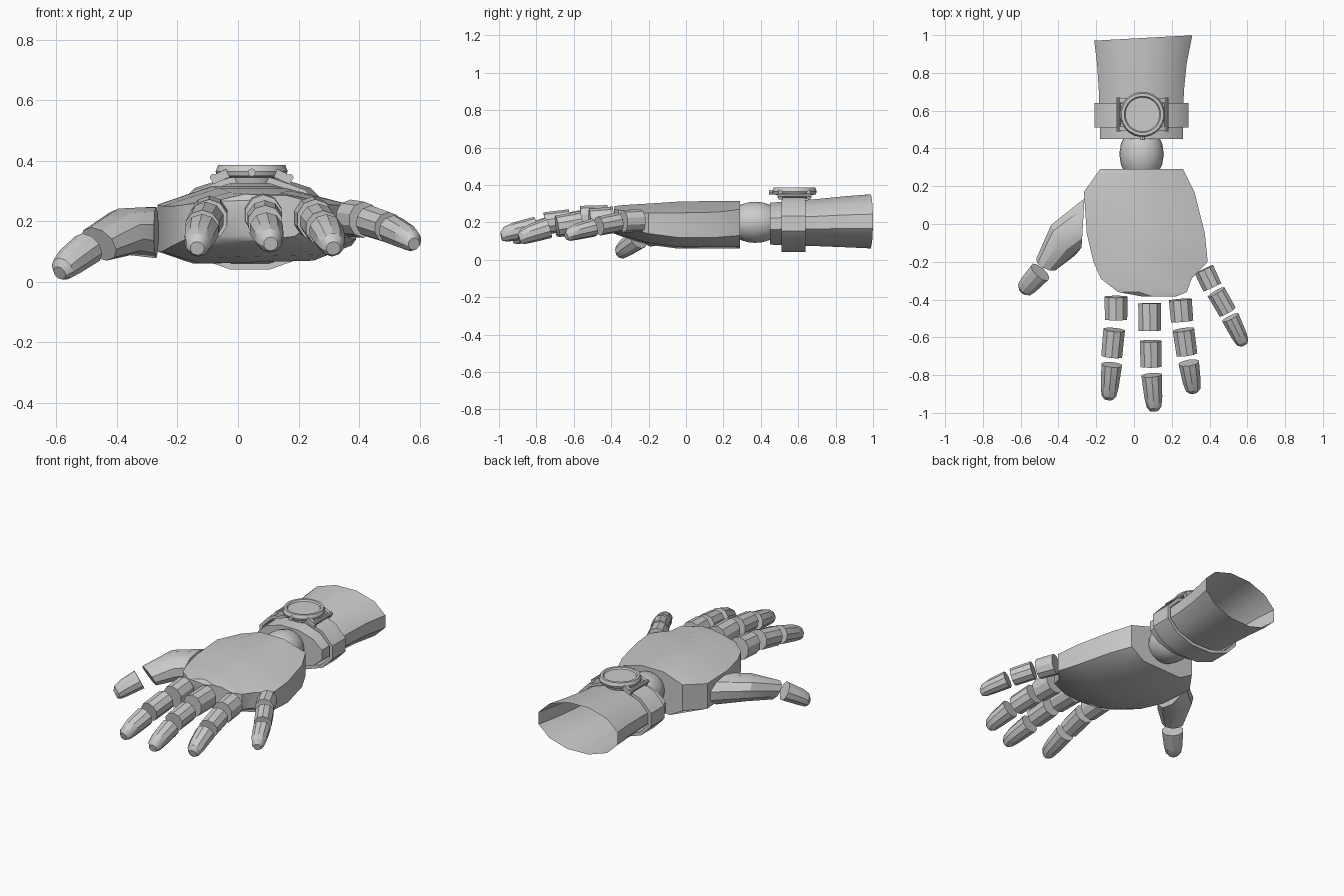
import bpy, bmesh
from math import sin, cos, pi, radians
from mathutils import Vector as V

if "Cube" in bpy.data.objects:
    bpy.data.objects.remove(bpy.data.objects["Cube"])


def loft(name, rings, cap0=True, cap1=True, wrap=False):
    """Skin a list of equal-length point rings."""
    bm = bmesh.new()
    rows = [[bm.verts.new(p) for p in r] for r in rings]
    n = len(rows[0])
    pairs = list(zip(rows, rows[1:] + rows[:1]))
    for a, b in pairs if wrap else pairs[:-1]:
        for i in range(n):
            j = (i + 1) % n
            bm.faces.new((a[i], a[j], b[j], b[i]))
    if not wrap:
        if cap0:
            bm.faces.new(rows[0])
        if cap1:
            bm.faces.new(rows[-1])
    bmesh.ops.recalc_face_normals(bm, faces=bm.faces)
    me = bpy.data.meshes.new(name)
    bm.to_mesh(me)
    bm.free()
    ob = bpy.data.objects.new(name, me)
    bpy.context.collection.objects.link(ob)
    return ob


def ring(c, u, v, n=10):
    c, u, v = V(c), V(u), V(v)
    return [c + u * cos(2 * pi * (i + .5) / n) + v * sin(2 * pi * (i + .5) / n) for i in range(n)]


def segment(name, p0, p1, w, h, profile):
    """Finger bone; profile = (position along, scale, vertical shift)."""
    p0, p1 = V(p0), V(p1)
    d = (p1 - p0).normalized()
    side = d.cross(V((0, 0, 1))).normalized()
    up = side.cross(d)
    loft(name, [ring(p0.lerp(p1, t) + up * s, side * w * k, up * h * k) for t, k, s in profile])


def ball(name, loc, size, seg=12, rings=8):
    bpy.ops.mesh.primitive_uv_sphere_add(segments=seg, ring_count=rings, radius=1, location=loc)
    ob = bpy.context.object
    ob.name = name
    ob.scale = size


# palm: octagonal sections along y (y, left, right, top, edge top, edge bottom, bottom)
palm = [(.29, -.18, .26, .315, .27, .11, .06),
        (.17, -.265, .32, .315, .255, .10, .06),
        (-.05, -.25, .375, .31, .25, .10, .06),
        (-.20, -.215, .39, .30, .25, .12, .08),
        (-.29, -.175, .305, .295, .255, .14, .105),
        (-.36, -.085, .28, .29, .265, .15, .13),
        (-.385, .05, .22, .285, .27, .155, .14)]
rings = []
for y, l, r, zt, et, eb, zb in palm:
    pts = [(0, eb), (0, et), (.3, zt), (.65, zt), (1, et), (1, eb + .02), (.8, zb + .01), (.2, zb)]
    rings.append([(l + (r - l) * f, y, z) for f, z in pts])
loft("palm", rings)

# fingers: three segments each, as start and end points
bone = [(0, 1, 0), (1, .97, 0)]
tip = [(0, 1, 0), (.6, .88, 0), (.88, .72, -.004), (1, .42, -.01)]
fingers = {
    "index": [((-.095, -.385, .215), (-.095, -.505, .205)),
              ((-.105, -.56, .205), (-.118, -.70, .18)),
              ((-.118, -.745, .17), (-.135, -.93, .12))],
    "middle": [((.083, -.42, .222), (.084, -.565, .22)),
               ((.088, -.62, .21), (.090, -.755, .195)),
               ((.093, -.80, .175), (.108, -.99, .135))],
    "ring": [((.245, -.40, .212), (.255, -.515, .205)),
             ((.262, -.56, .20), (.280, -.69, .178)),
             ((.290, -.735, .17), (.315, -.895, .12))],
    "little": [((.37, -.24, .21), (.415, -.335, .205)),
               ((.435, -.36, .20), (.495, -.465, .18)),
               ((.510, -.495, .172), (.582, -.642, .135))],
}
for name, bones in fingers.items():
    k = .88 if name == "little" else 1
    for i, (a, b) in enumerate(bones):
        w, h = [(.064, .07), (.06, .06), (.057, .056)][i]
        segment(f"{name}_finger_{i + 1}", a, b, w * k, h * k, tip if i == 2 else bone)

# thumb
loft("thumb_base", [
    ring((-.27, .005, .163), (-.008, -.137, 0), (0, 0, .085)),
    ring((-.375, -.085, .165), (.06, -.085, 0), (-.02, 0, .077)),
    ring((-.46, -.21, .125), (.053, -.032, 0), (-.025, -.02, .055))])
segment("thumb_tip", (-.497, -.255, .11), (-.592, -.36, .038), .062, .056, tip)

# wrist joint
ball("wrist_ball", (.04, .37, .2), (.118, .15, .11), 16, 12)

# forearm sleeve: open at the back, slanted rim
sleeve = [(.45, -.18, .26, .08, .305), (.70, -.187, .265, .072, .325),
          (.85, -.197, .28, .066, .34), (.985, -.212, .31, .06, .35)]
rings = []
for y, l, r, zb, zt in sleeve:
    pts = ring(((l + r) / 2, y, (zb + zt) / 2), ((r - l) / 2 * 1.03, 0, 0),
               (0, 0, (zt - zb) / 2 * 1.03), 12)
    if y > .95:
        for p in pts:
            p.y += .055 * (p.x - .05)
    rings.append(pts)
loft("forearm", rings, cap1=False)

# watch strap
strap = [(.51, 0), (.64, 0), (.64, .02), (.51, .02)]
loft("watch_strap", [ring((.04, y, .193), (.257 - t, 0, 0), (0, 0, .157 - t), 12)
                     for y, t in strap], wrap=True)

# watch case with raised bezel and recessed dial
cx, cy = .045, .58
case = [(.085, .325), (.09, .345), (.115, .35), (.12, .365), (.112, .385), (.097, .385), (.091, .376)]
loft("watch_case", [ring((cx, cy, z), (r, 0, 0), (0, r, 0), 24) for r, z in case])

# lugs and strap pins, mirrored about the case
for sx in (-1, 1):
    for sy in (-1, 1):
        bpy.ops.mesh.primitive_cube_add(size=1, location=(cx + sx * .105, cy + sy * .075, .347))
        lug = bpy.context.object
        lug.name = "watch_lug"
        lug.scale = (.06, .022, .028)
        lug.rotation_euler = (0, radians(25) * sx, 0)
    bpy.ops.mesh.primitive_cylinder_add(vertices=10, radius=.011, depth=.18,
                                        location=(cx + sx * .127, cy, .345), rotation=(pi / 2, 0, 0))
    bpy.context.object.name = "strap_pin"

# crown
bpy.ops.mesh.primitive_cylinder_add(vertices=12, radius=.013, depth=.03,
                                    location=(cx, cy - .12, .361), rotation=(pi / 2, 0, 0))
bpy.context.object.name = "watch_crown"

# smooth shading with crisp edges
bpy.ops.object.select_all(action='SELECT')
bpy.context.view_layer.objects.active = bpy.data.objects["palm"]
bpy.ops.object.shade_smooth_by_angle(angle=radians(30))
